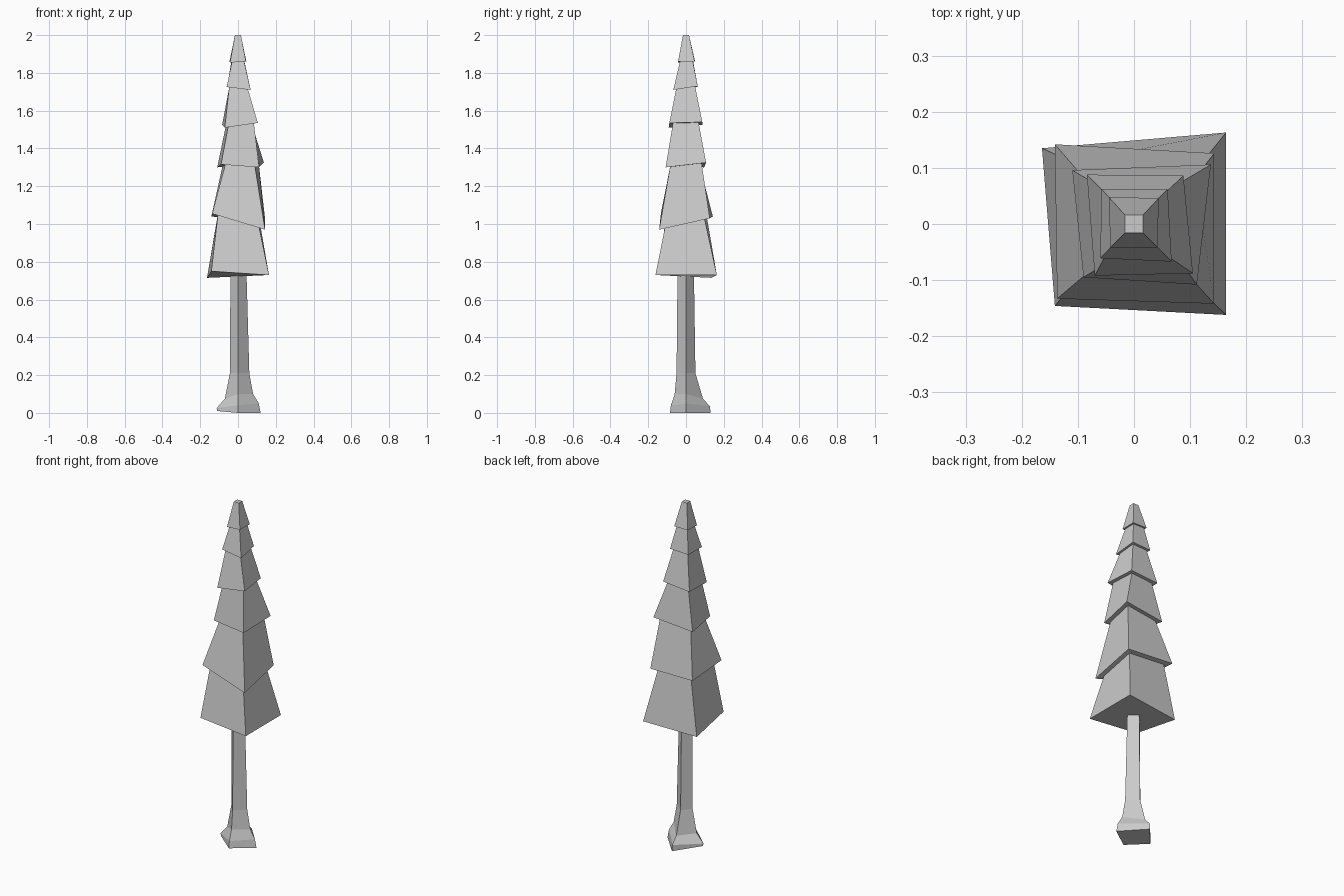
import bpy, bmesh
from mathutils import Vector

if "Cube" in bpy.data.objects:
    bpy.data.objects.remove(bpy.data.objects["Cube"])


def loft(name, rings):
    """Skin a stack of four-sided rings (bottom to top) and cap both ends."""
    bm = bmesh.new()
    loops = [[bm.verts.new(p) for p in ring] for ring in rings]
    for a, b in zip(loops, loops[1:]):
        for i in range(4):
            j = (i + 1) % 4
            bm.faces.new((a[i], a[j], b[j], b[i]))
    bm.faces.new(loops[0][::-1])
    bm.faces.new(loops[-1])
    bmesh.ops.recalc_face_normals(bm, faces=bm.faces)
    me = bpy.data.meshes.new(name)
    bm.to_mesh(me)
    bm.free()
    ob = bpy.data.objects.new(name, me)
    bpy.context.collection.objects.link(ob)
    return ob


def inset(ring, k=0.78):
    """Shrink a ring in its own tilted plane: top of the tier underneath."""
    c = sum((Vector(p) for p in ring), Vector()) / 4
    return [c + (Vector(p) - c) * k for p in ring]


# Foliage: uneven tier hems, each front-left, front-right, back-right, back-left
hems = [
    [(-.141, -.146, .75), (.164, -.162, .73), (.164, .163, .73), (-.164, .135, .715)],
    [(-.137, -.133, 1.055), (.143, -.142, .97), (.143, .126, 1.03), (-.141, .142, 1.04)],
    [(-.09, -.095, 1.315), (.112, -.108, 1.30), (.137, .106, 1.325), (-.11, .096, 1.30)],
    [(-.07, -.092, 1.51), (.105, -.088, 1.535), (.088, .086, 1.54), (-.084, .088, 1.525)],
    [(-.06, -.061, 1.725), (.067, -.067, 1.71), (.06, .062, 1.73), (-.058, .062, 1.725)],
    [(-.042, -.042, 1.855), (.042, -.042, 1.86), (.044, .046, 1.86), (-.045, .048, 1.86)],
]
rings = [hems[0]]
for hem in hems[1:]:
    rings += [inset(hem), hem]
t = .016
rings.append([(-t, -t, 2), (t, -t, 2), (t, t, 2), (-t, t, 2)])
loft("foliage", rings)

# Trunk: diamond section with flared roots; (reach, height) for +x, +y, -x, -y
trunk = [
    [(.12, 0), (.13, 0), (.11, .01), (.085, 0)],
    [(.11, .05), (.127, .035), (.113, .025), (.08, .04)],
    [(.08, .10), (.09, .075), (.07, .075), (.06, .10)],
    [(.06, .21), (.05, .21), (.043, .21), (.05, .21)],
    [(.045, .74), (.042, .74), (.04, .74), (.045, .74)],
]
dirs = [(1, 0), (0, 1), (-1, 0), (0, -1)]
loft("trunk", [[(dx * r, dy * r, z) for (dx, dy), (r, z) in zip(dirs, ring)]
               for ring in trunk])
